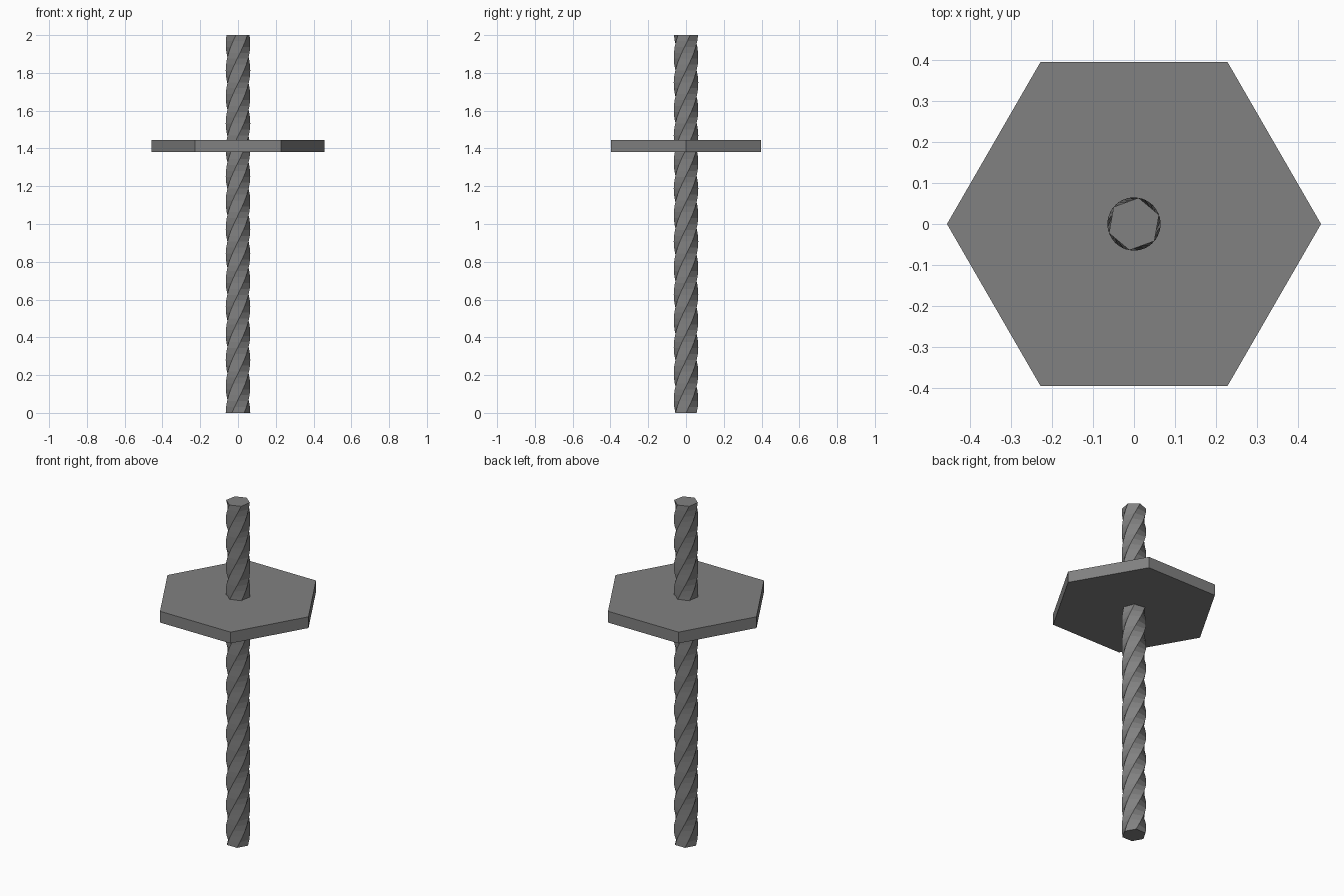
import bpy, bmesh
from math import sin, cos, pi, radians

if "Cube" in bpy.data.objects:
    bpy.data.objects.remove(bpy.data.objects["Cube"])

# Dark grey finish shared by both parts
grey = bpy.data.materials.new("dark_grey")
grey.diffuse_color = (0.22, 0.22, 0.22, 1)
grey.use_nodes = True
grey.node_tree.nodes["Principled BSDF"].inputs["Base Color"].default_value = grey.diffuse_color


def twisted_hex(name, radius, z0, z1, twist=0.0, steps=1):
    """Six-sided prism, twisted counter-clockwise (radians) on the way up."""
    bm = bmesh.new()
    rings = []
    for i in range(steps + 1):
        t = i / steps
        rings.append([bm.verts.new((radius * cos(k * pi / 3 + twist * t),
                                    radius * sin(k * pi / 3 + twist * t),
                                    z0 + (z1 - z0) * t)) for k in range(6)])
    for a, b in zip(rings, rings[1:]):
        for k in range(6):
            n = (k + 1) % 6
            bm.faces.new((a[k], a[n], b[n], b[k]))
    bm.faces.new(rings[0][::-1])
    bm.faces.new(rings[-1])
    mesh = bpy.data.meshes.new(name)
    bm.to_mesh(mesh)
    bm.free()
    mesh.materials.append(grey)
    obj = bpy.data.objects.new(name, mesh)
    bpy.context.collection.objects.link(obj)
    return obj


# Twisted rod
twisted_hex("twisted_rod", 0.065, 0.0, 2.0, radians(860), 64)
# Hexagonal plate
twisted_hex("hex_plate", 0.457, 1.38, 1.446)
